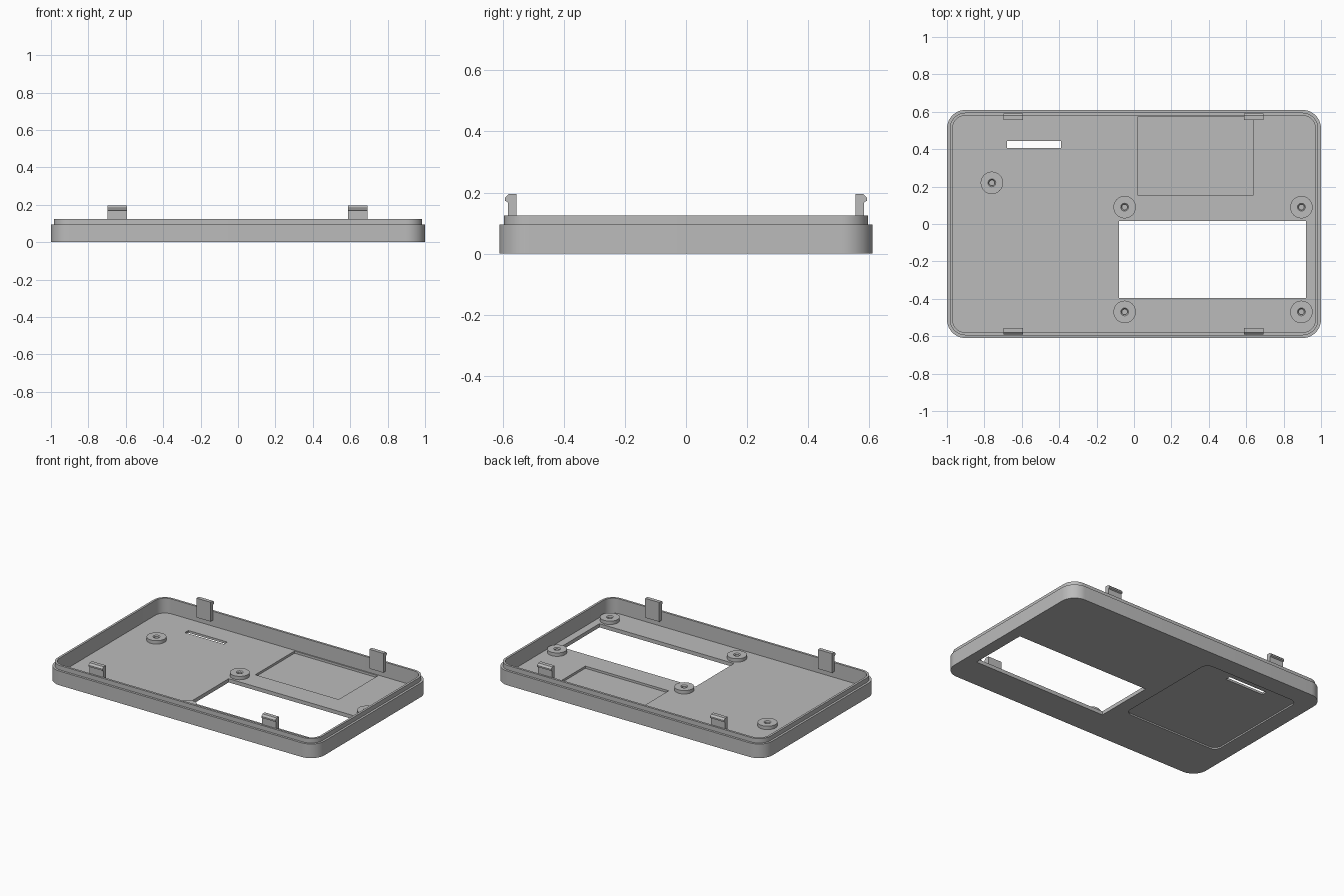
import bpy, bmesh, math

old = bpy.data.objects.get("Cube")
if old:
    bpy.data.objects.remove(old, do_unlink=True)

grey = bpy.data.materials.new("matte grey plastic")
grey.use_nodes = True
colour = (0.5, 0.5, 0.5, 1)
grey.diffuse_color = colour
grey.node_tree.nodes["Principled BSDF"].inputs["Base Color"].default_value = colour

FLOOR, RIM, LIP = 0.025, 0.095, 0.125
HALF_X, HALF_Y, CORNER = 1.0, 0.61, 0.1


def rounded_rect(hx, hy, r, z, cx=0, cy=0, steps=12):
    """Points of a rounded rectangle, anticlockwise."""
    pts = []
    for quarter, (sx, sy) in enumerate([(1, 1), (-1, 1), (-1, -1), (1, -1)]):
        for i in range(steps + 1):
            a = math.pi / 2 * (quarter + i / steps)
            pts.append((cx + sx * (hx - r) + r * math.cos(a),
                        cy + sy * (hy - r) + r * math.sin(a), z))
    return pts


def circle(r, z, cx, cy, n=32):
    return [(cx + r * math.cos(2 * math.pi * i / n),
             cy + r * math.sin(2 * math.pi * i / n), z) for i in range(n)]


def loft(name, loops):
    """Solid made by joining matching loops and capping both ends."""
    bm = bmesh.new()
    rings = [[bm.verts.new(p) for p in loop] for loop in loops]
    n = len(rings[0])
    for low, high in zip(rings, rings[1:]):
        for i in range(n):
            j = (i + 1) % n
            bm.faces.new((low[i], low[j], high[j], high[i]))
    bm.faces.new(rings[0][::-1])
    bm.faces.new(rings[-1])
    bmesh.ops.recalc_face_normals(bm, faces=bm.faces)
    mesh = bpy.data.meshes.new(name)
    bm.to_mesh(mesh)
    bm.free()
    mesh.materials.append(grey)
    ob = bpy.data.objects.new(name, mesh)
    bpy.context.collection.objects.link(ob)
    return ob


def box(name, x0, x1, y0, y1, z0, z1):
    rect = [(x0, y0), (x1, y0), (x1, y1), (x0, y1)]
    return loft(name, [[(x, y, z) for x, y in rect] for z in (z0, z1)])


def activate(ob):
    bpy.ops.object.select_all(action='DESELECT')
    ob.select_set(True)
    bpy.context.view_layer.objects.active = ob


def smooth(ob):
    activate(ob)
    bpy.ops.object.shade_smooth_by_angle(angle=math.radians(30))


def cut(ob, cutter):
    mod = ob.modifiers.new("cut", 'BOOLEAN')
    mod.operation, mod.solver, mod.object = 'DIFFERENCE', 'EXACT', cutter
    activate(ob)
    bpy.ops.object.modifier_apply(modifier=mod.name)
    bpy.data.objects.remove(cutter, do_unlink=True)


def shell_loop(inset, z):
    return rounded_rect(HALF_X - inset, HALF_Y - inset, CORNER - inset, z)


# Tray with a stepped lip around its open top
tray = loft("tray", [shell_loop(0, 0), shell_loop(0, RIM), shell_loop(0.015, RIM),
                     shell_loop(0.015, LIP), shell_loop(0.03, LIP),
                     shell_loop(0.03, FLOOR)])

# Display window, slot, shallow inside pocket and shallow underside recess
cut(tray, box("window_cutter", -0.08, 0.92, -0.395, 0.015, -0.1, 0.06))
cut(tray, box("slot_cutter", -0.68, -0.39, 0.407, 0.443, -0.1, 0.06))
cut(tray, box("pocket_cutter", 0.02, 0.64, 0.155, 0.572, 0.01, 0.06))
cut(tray, loft("recess_cutter",
               [rounded_rect(0.36, 0.385, 0.05, z, -0.53, 0.1) for z in (-0.05, 0.01)]))
smooth(tray)

# Screw bosses with blind, countersunk holes
bosses = [(-0.76, 0.22)] + [(x, y) for x in (-0.05, 0.895) for y in (0.09, -0.47)]
for k, (x, y) in enumerate(bosses):
    rings = [(0.06, 0.02), (0.06, 0.048), (0.021, 0.048), (0.015, 0.042), (0.015, 0.02)]
    smooth(loft(f"screw_boss_{k + 1}", [circle(r, z, x, y) for r, z in rings]))

# Snap clips: upright tabs with a hook that faces outwards
clip_profile = [(0.555, 0.065), (0.583, 0.065), (0.583, 0.168), (0.592, 0.173),
                (0.592, 0.183), (0.58, 0.195), (0.555, 0.195)]
for side, sy in (("back", 1), ("front", -1)):
    for hand, cx in (("left", 0.64), ("right", -0.645)):
        loft(f"{side}_{hand}_clip",
             [[(cx + dx, sy * y, z) for y, z in clip_profile] for dx in (-0.052, 0.052)])
